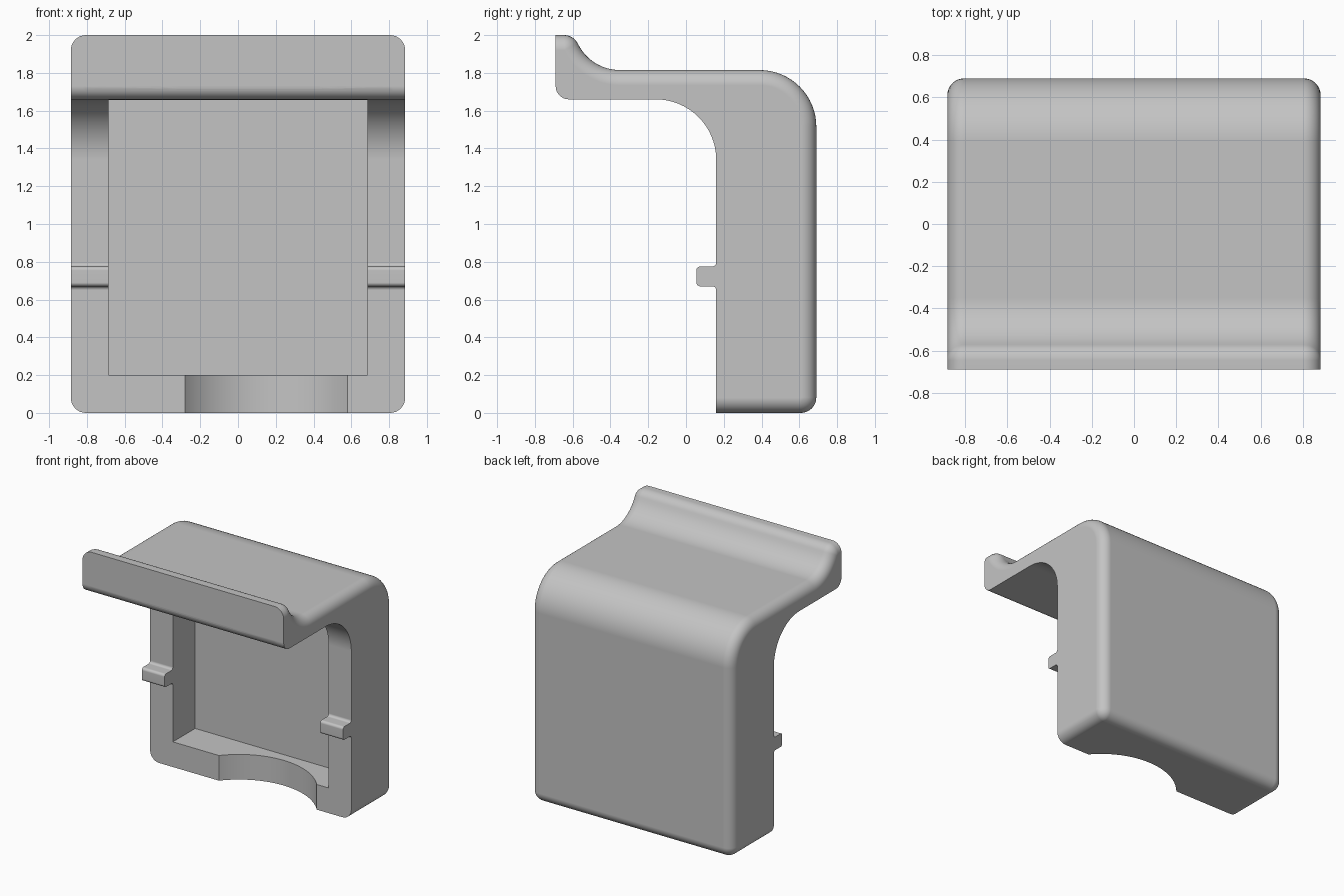
import bpy, bmesh, math
from mathutils import Vector

if "Cube" in bpy.data.objects:
    bpy.data.objects.remove(bpy.data.objects["Cube"])

HALF_W, ROUND = 0.885, 0.08


def arc(cy, cz, r, a0, a1, n, side=1):
    """Arc in the YZ plane as (point, outward normal) pairs; side=-1 for hollows."""
    out = []
    for i in range(n + 1):
        a = math.radians(a0 + (a1 - a0) * i / n)
        d = Vector((math.cos(a), math.sin(a)))
        out.append((Vector((cy, cz)) + d * r, d * side))
    return out


def new_object(name, bm):
    bmesh.ops.recalc_face_normals(bm, faces=bm.faces)
    me = bpy.data.meshes.new(name)
    bm.to_mesh(me)
    bm.free()
    ob = bpy.data.objects.new(name, me)
    bpy.context.collection.objects.link(ob)
    return ob


# Outer chain of the side profile: bottom, back, top, scooped lip
rc = ROUND + 0.002
hollow = Vector((-0.35, 2.062))
lip_z = 2 - rc
dz = lip_z - hollow.y
dy = math.sqrt((0.247 + rc) ** 2 - dz ** 2)
slope = math.degrees(math.atan2(-dz, dy))
outer = [(Vector((0.16, 0)), Vector((0, -1)))]
outer += arc(0.69 - rc, rc, rc, -90, 0, 8)
outer += arc(0.39, 1.515, 0.30, 0, 90, 16)
outer += arc(hollow.x, hollow.y, 0.247, -90, -180 + slope, 12, -1)
outer += arc(hollow.x - dy, lip_z, rc, slope, 90, 8)[1:]
outer += [(Vector((-0.69, 2)), Vector((0, 1)))]

# Inner chain: lip underside, inside bend, locating tab
inner = arc(-0.62, 1.73, 0.07, 180, 270, 8)
inner += arc(-0.16, 1.34, 0.32, 90, 0, 16)
inner += arc(0.14, 0.795, 0.02, 0, -90, 4)
inner += arc(0.075, 0.755, 0.02, 90, 180, 4)
inner += arc(0.075, 0.69, 0.02, 180, 270, 4)
inner += arc(0.14, 0.65, 0.02, 90, 0, 4)

# Loft across x, pulling the outer chain in at both ends for the rounded rim
half = []
for i in range(9):
    t = math.radians(90 * i / 8)
    half.append((HALF_W - ROUND + ROUND * math.sin(t), ROUND * (1 - math.cos(t))))
stations = [(-x, d) for x, d in reversed(half)] + half
bm = bmesh.new()
rings = []
for x, inset in stations:
    pts = [p - n * inset for p, n in outer] + [p for p, n in inner]
    rings.append([bm.verts.new((x, p.x, p.y)) for p in pts])
count = len(rings[0])
for a, b in zip(rings, rings[1:]):
    for i in range(count):
        j = (i + 1) % count
        bm.faces.new((a[i], a[j], b[j], b[i]))
bm.faces.new(rings[0])
bm.faces.new(rings[-1])
body = new_object("bracket_cover", bm)


def box_cutter(name, lo, hi):
    bm = bmesh.new()
    bmesh.ops.create_cube(bm, size=1)
    for v in bm.verts:
        v.co = [lo[k] if v.co[k] < 0 else hi[k] for k in range(3)]
    return new_object(name, bm)


def cylinder_cutter(name, centre, r, depth, along_y=False):
    bm = bmesh.new()
    bmesh.ops.create_cone(bm, cap_ends=True, segments=64 if along_y else 128,
                          radius1=r, radius2=r, depth=depth)
    for v in bm.verts:
        x, y, z = v.co
        v.co = Vector((x, z, y) if along_y else (x, y, z)) + Vector(centre)
    return new_object(name, bm)


# Pocket, cable notch and two blind screw holes
cutters = [
    box_cutter("pocket_cutter", (-0.685, -0.12, 0.2), (0.685, 0.44, 1.6597)),
    cylinder_cutter("notch_cutter", (0.15, -0.202, 0.06), 0.562, 0.4),
    cylinder_cutter("left_hole_cutter", (-0.355, -0.69, 1.79), 0.082, 0.2, True),
    cylinder_cutter("right_hole_cutter", (0.485, -0.69, 1.79), 0.082, 0.2, True),
]
bpy.context.view_layer.objects.active = body
body.select_set(True)
for c in cutters:
    m = body.modifiers.new(c.name, 'BOOLEAN')
    m.operation, m.solver, m.object = 'DIFFERENCE', 'EXACT', c
    bpy.ops.object.modifier_apply(modifier=m.name)
    bpy.data.objects.remove(c)

# Smooth rounds with crisp edges
bpy.ops.object.shade_smooth_by_angle(angle=math.radians(30))
wn = body.modifiers.new("flat_faces", 'WEIGHTED_NORMAL')
wn.keep_sharp = True

mat = bpy.data.materials.new("light_grey")
mat.diffuse_color = (0.55, 0.55, 0.55, 1)
mat.use_nodes = True
mat.node_tree.nodes["Principled BSDF"].inputs["Base Color"].default_value = mat.diffuse_color
body.data.materials.clear()
body.data.materials.append(mat)
